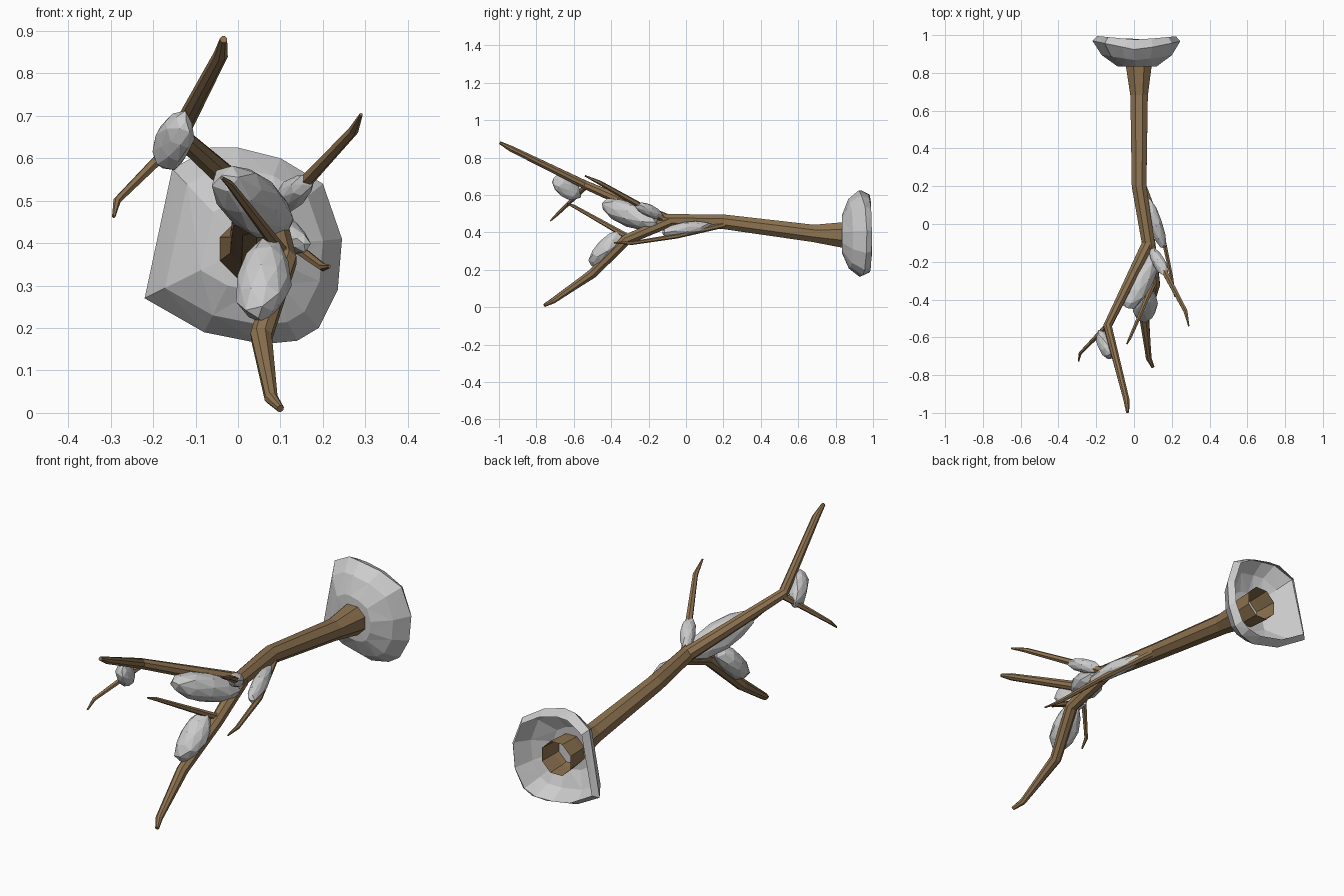
import bpy, bmesh, math, random
from mathutils import Vector

if "Cube" in bpy.data.objects:
    bpy.data.objects.remove(bpy.data.objects["Cube"])

random.seed(4)
bark = bpy.data.materials.new("bark")
bark.diffuse_color = (0.27, 0.17, 0.08, 1)
bark.use_nodes = True
bark.node_tree.nodes["Principled BSDF"].inputs["Base Color"].default_value = bark.diffuse_color


def finish(name, bm, mat=None):
    me = bpy.data.meshes.new(name)
    bm.to_mesh(me)
    bm.free()
    ob = bpy.data.objects.new(name, me)
    bpy.context.collection.objects.link(ob)
    if mat:
        me.materials.append(mat)
    return ob


def tube(name, path, sides):
    """Tapered limb through (x, y, z, radius) points, open at its root, capped at its tip."""
    bm = bmesh.new()
    pts = [Vector(p[:3]) for p in path]
    rings = []
    for i, p in enumerate(pts):
        d = Vector()
        if i > 0:
            d += (p - pts[i - 1]).normalized()
        if i < len(pts) - 1:
            d += (pts[i + 1] - p).normalized()
        d.normalize()
        u = d.cross(Vector((0, 0, 1))).normalized()
        v = u.cross(d)
        ring = []
        for k in range(sides):
            a = 2 * math.pi * (k + 0.5) / sides
            ring.append(bm.verts.new(p + path[i][3] * (u * math.cos(a) + v * math.sin(a))))
        rings.append(ring)
    for a, b in zip(rings, rings[1:]):
        for k in range(sides):
            j = (k + 1) % sides
            bm.faces.new((a[k], a[j], b[j], b[k]))
    bm.faces.new(rings[-1])
    bmesh.ops.recalc_face_normals(bm, faces=bm.faces)
    return finish(name, bm, bark)


def clump(name, centre, axis, length, w1, w2):
    """Faceted snow lump stretched along a branch."""
    bm = bmesh.new()
    bmesh.ops.create_icosphere(bm, subdivisions=2, radius=1)
    q = Vector(axis).to_track_quat('Z', 'Y')
    for v in bm.verts:
        p = v.co * random.uniform(0.93, 1.07)
        v.co = Vector(centre) + q @ Vector((p.x * w1, p.y * w2, p.z * length))
    return finish(name, bm)


# Trunk and limbs
tube("trunk", [(0.025, 0.95, 0.385, 0.082), (0.025, 0.86, 0.385, 0.077),
               (0.027, 0.68, 0.395, 0.05), (0.027, 0.2, 0.457, 0.042),
               (0.08, -0.13, 0.465, 0.036)], 8)
tube("upper_limb", [(0.08, -0.09, 0.46, 0.034), (-0.14, -0.54, 0.655, 0.024),
                    (-0.04, -0.93, 0.845, 0.017), (-0.034, -0.996, 0.88, 0.009)], 8)
tube("lower_limb", [(0.08, -0.09, 0.46, 0.034), (0.11, -0.32, 0.36, 0.03),
                    (0.055, -0.5, 0.18, 0.027), (0.078, -0.71, 0.035, 0.016),
                    (0.1, -0.757, 0.01, 0.009)], 8)

# Thin twigs
tube("right_twig", [(0.08, -0.1, 0.46, 0.02), (0.272, -0.46, 0.665, 0.012), (0.29, -0.54, 0.703, 0.004)], 6)
tube("middle_twig", [(0.11, -0.3, 0.37, 0.016), (-0.02, -0.6, 0.54, 0.009), (-0.038, -0.635, 0.554, 0.004)], 6)
tube("left_twig", [(-0.135, -0.53, 0.65, 0.016), (-0.285, -0.685, 0.5, 0.009), (-0.293, -0.725, 0.462, 0.004)], 6)
tube("low_twig", [(0.045, 0.22, 0.445, 0.016), (0.15, -0.05, 0.38, 0.013),
                  (0.2, -0.29, 0.343, 0.01), (0.216, -0.385, 0.345, 0.004)], 6)

# Snow lumps on the limbs
clump("upper_limb_snow", (0.035, -0.295, 0.495), (-0.4, -0.83, 0.36), 0.185, 0.066, 0.066)
clump("lower_limb_snow", (0.06, -0.425, 0.312), (-0.1, -0.7, -0.75), 0.125, 0.065, 0.055)
clump("left_snow", (-0.152, -0.637, 0.64), (0.3, -0.72, 0.5), 0.098, 0.04, 0.055)
clump("right_twig_snow", (0.13, -0.2, 0.518), (0.44, -0.8, 0.4), 0.09, 0.033, 0.033)
clump("low_twig_snow", (0.115, 0.0, 0.418), (0.3, -0.94, -0.15), 0.145, 0.034, 0.038)

# Snow bowl round the trunk base: irregular outline, shallow front, open back
outline = [(-0.22, 0.27), (-0.08, 0.19), (0.06, 0.162), (0.14, 0.17), (0.19, 0.2),
           (0.235, 0.29), (0.245, 0.41), (0.2, 0.54), (0.1, 0.6), (0.0, 0.625),
           (-0.065, 0.625), (-0.155, 0.575)]
bm = bmesh.new()
cx, cz = 0.02, 0.39
rings = []
for scale, y, side in ((0.45, 0.835, 0.0), (0.8, 0.865, 0.03), (1.0, 0.92, 0.05), (0.9, 0.975, 0.02)):
    rings.append([bm.verts.new((cx + (x - cx) * scale, y + side * abs(x - cx) / 0.24,
                                cz + (z - cz) * scale)) for x, z in outline])
n = len(outline)
for a, b in zip(rings, rings[1:]):
    for k in range(n):
        j = (k + 1) % n
        bm.faces.new((a[k], a[j], b[j], b[k]))
hub = bm.verts.new((cx, 0.83, cz))
for k in range(n):
    bm.faces.new((hub, rings[0][(k + 1) % n], rings[0][k]))
bmesh.ops.triangulate(bm, faces=bm.faces[:])
bmesh.ops.recalc_face_normals(bm, faces=bm.faces)
finish("base_snow", bm)
